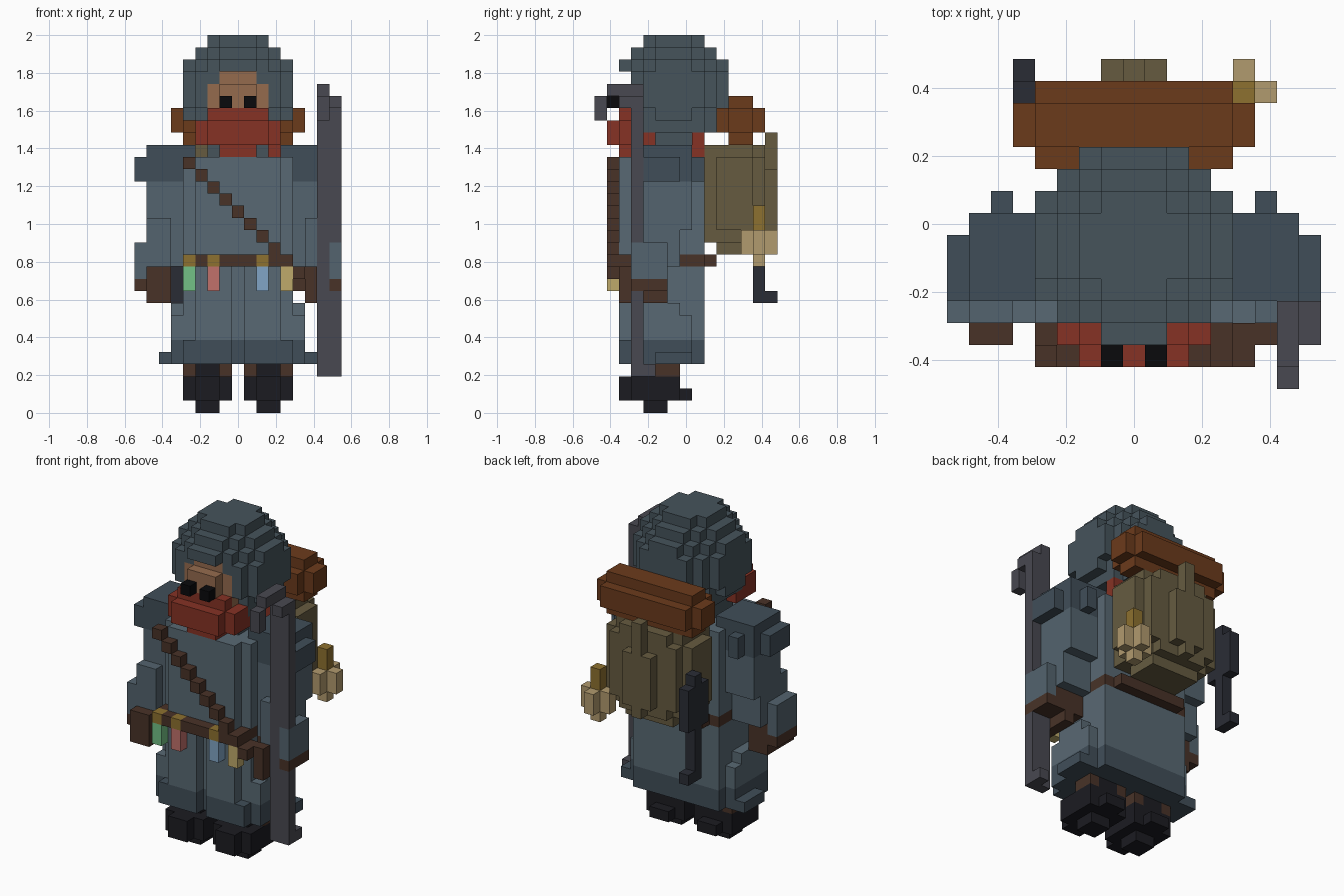
import bpy, bmesh
from mathutils import Vector

if "Cube" in bpy.data.objects:
    bpy.data.objects.remove(bpy.data.objects["Cube"])

V = 2 / 31          # size of one block; grid cells are centred on x = 0, y = 0
grid = {}           # cell -> part name; later parts overwrite earlier ones

COLORS = {
    "robe": (0.35, 0.41, 0.45), "robe_hem": (0.26, 0.31, 0.35), "shoulder_cape": (0.26, 0.31, 0.35),
    "sleeves": (0.33, 0.39, 0.43), "hood": (0.28, 0.33, 0.36), "face": (0.58, 0.42, 0.31),
    "eyes": (0.07, 0.07, 0.08), "scarf": (0.52, 0.21, 0.16), "leather": (0.29, 0.21, 0.17),
    "boots": (0.13, 0.13, 0.15), "backpack": (0.40, 0.36, 0.26), "bedroll": (0.42, 0.24, 0.13),
    "lantern": (0.69, 0.60, 0.43), "brass": (0.55, 0.44, 0.20), "hook_tool": (0.18, 0.19, 0.22),
    "staff": (0.29, 0.29, 0.32), "green_vial": (0.45, 0.75, 0.52), "red_vial": (0.75, 0.44, 0.42),
    "blue_vial": (0.50, 0.64, 0.77), "yellow_vial": (0.74, 0.66, 0.42),
}


def box(name, x, y, z, mirror=False):
    """Fill inclusive cell ranges; name None carves instead."""
    for i in range(x[0], x[1] + 1):
        for j in range(y[0], y[1] + 1):
            for k in range(z[0], z[1] + 1):
                for c in {(i, j, k), (-i if mirror else i, j, k)}:
                    if name:
                        grid[c] = name
                    else:
                        grid.pop(c, None)


def disc(name, cx, cy, r2, z):
    """Round layer(s) of cells."""
    for i in range(-6, 7):
        for j in range(-6, 7):
            if i * i + j * j <= r2:
                box(name, (cx + i, cx + i), (cy + j, cy + j), z)


# Boots and legs
box("boots", (1, 4), (-4, -1), (1, 2), True)
box("boots", (2, 3), (-5, 0), (1, 2), True)
box(None, (2, 3), (0, 0), (2, 2), True)
box("boots", (2, 3), (-3, -2), (0, 0), True)
box("leather", (1, 4), (-2, -1), (3, 3), True)
box("boots", (2, 3), (-3, -1), (3, 3), True)

# Robe: torso, skirt and darker hem
box("robe", (-4, 4), (-4, 1), (6, 20))
box("robe", (-3, 3), (-5, 1), (6, 20))
box("robe", (5, 5), (-4, 0), (6, 7), True)
box("robe", (5, 5), (-3, -1), (8, 8), True)
box("robe_hem", (-5, 5), (-4, 0), (4, 5))
box("robe_hem", (-4, 4), (-5, 1), (4, 5))
box("robe_hem", (6, 6), (-2, 0), (4, 4), True)
box(None, (0, 0), (-5, -5), (4, 11))

# Sleeves and shoulder capes
box("sleeves", (5, 7), (-3, 0), (15, 18), True)
box("sleeves", (5, 7), (-3, -1), (12, 14), True)
box("sleeves", (6, 7), (-4, -4), (12, 15), True)
box("shoulder_cape", (4, 7), (-3, 0), (19, 20), True)
box("shoulder_cape", (8, 8), (-3, -1), (19, 20), True)
box("shoulder_cape", (4, 7), (-3, 0), (21, 21), True)
box("shoulder_cape", (6, 6), (1, 1), (19, 20), True)

# Belt ring and diagonal strap
box("leather", (-4, 4), (-5, 1), (12, 12))
box("leather", (-3, 3), (2, 2), (12, 12))
box("leather", (-4, 4), (-6, -6), (12, 12))
for s in range(8):
    box("leather", (s - 4, s - 4), (-6, -6), (20 - s, 20 - s))

# Vials on the belt
for x, name in ((-4, "green_vial"), (-2, "red_vial"), (2, "blue_vial"), (4, "yellow_vial")):
    box(name, (x, x), (-6, -6), (10, 11))
    if x < 4:
        box("brass", (x, x), (-6, -6), (12, 12))

# Neck and hood
disc("hood", 0, -1, 8, (21, 22))
disc("hood", 0, -1, 13, (23, 23))
disc("hood", 0, -1, 17, (24, 24))
disc("hood", 0, -1, 20, (25, 27))
disc("hood", 0, -1, 17, (28, 28))
disc("hood", 0, -1, 10, (29, 29))
disc("hood", 0, -1, 5, (30, 30))
box(None, (-3, 3), (-5, -5), (23, 27))

# Face and eyes
box("face", (-2, 2), (-4, -4), (24, 26))
box("face", (-1, 1), (-4, -4), (27, 27))
box("face", (-1, 1), (-5, -5), (25, 26))
box("eyes", (1, 1), (-6, -6), (25, 25), True)

# Scarf
box("scarf", (-2, 2), (-5, -5), (24, 24))
box("scarf", (-3, 3), (-5, -4), (22, 23))
box("scarf", (-2, 2), (-6, -6), (22, 23))
box("scarf", (-1, 1), (-5, -4), (21, 21))
box("scarf", (3, 3), (-3, -3), (22, 22), True)
box("scarf", (3, 3), (1, 2), (21, 21))
box("scarf", (3, 3), (1, 1), (22, 22))

# Backpack, rounded, with centre strap and pocket
box("backpack", (-3, 3), (2, 5), (14, 21))
box("backpack", (-2, 2), (2, 6), (14, 21))
box("backpack", (3, 3), (6, 6), (15, 20), True)
box("backpack", (-2, 2), (3, 5), (13, 13))
box("backpack", (4, 4), (3, 5), (15, 20), True)
box("backpack", (0, 0), (7, 7), (14, 22))
box("backpack", (1, 1), (7, 7), (15, 19), True)

# Bedroll
box("bedroll", (-4, 4), (4, 5), (22, 25))
box("bedroll", (-4, 4), (3, 6), (23, 24))
box("bedroll", (-5, 5), (4, 5), (23, 24))

# Lantern
disc("lantern", 5, 6, 1, (13, 14))
box("lantern", (5, 5), (6, 6), (12, 12))
box("brass", (5, 5), (6, 6), (15, 16))

# Hanging hook tool
box("hook_tool", (-5, -5), (6, 6), (9, 18))
box("hook_tool", (-5, -5), (5, 7), (14, 17))
box("hook_tool", (-5, -5), (7, 7), (9, 9))

# Staff with curled top and small foot
box("staff", (7, 8), (-4, -4), (3, 25))
box("staff", (7, 7), (-6, -4), (26, 26))
box("staff", (8, 8), (-5, -4), (25, 25))
box("staff", (7, 7), (-7, -7), (24, 25))
box("staff", (8, 8), (-3, -3), (3, 3))

# Cuffs and gloves, the right one gripping the staff
box("sleeves", (8, 8), (-4, -2), (11, 13), True)
box("leather", (5, 7), (-3, -2), (10, 11), True)
box("leather", (6, 6), (-5, -2), (9, 11), True)
box("leather", (-7, -7), (-5, -2), (9, 11))
box("leather", (8, 8), (-4, -2), (10, 10), True)
box("leather", (5, 5), (-6, -5), (11, 11))
box(None, (-5, -5), (-3, -2), (10, 11))

# Skin every part with the outward faces of its cells
AXES = [Vector(a) * s for a in ((1, 0, 0), (0, 1, 0), (0, 0, 1)) for s in (1, -1)]
for name, color in COLORS.items():
    bm = bmesh.new()
    for cell in [c for c, n in grid.items() if n == name]:
        centre = Vector(cell) + Vector((0, 0, 0.5))
        for n in AXES:
            if tuple(int(a + b) for a, b in zip(cell, n)) in grid:
                continue
            u = Vector((n.y, n.z, n.x)) * 0.5
            w = n.cross(u)
            if n.x + n.y + n.z < 0:     # keep winding outward
                u, w = -u, -w
            mid = centre + n * 0.5
            bm.faces.new([bm.verts.new((mid + d) * V) for d in (-u - w, u - w, u + w, -u + w)])
    bmesh.ops.remove_doubles(bm, verts=bm.verts, dist=1e-4)
    mesh = bpy.data.meshes.new(name)
    bm.to_mesh(mesh)
    bm.free()
    mat = bpy.data.materials.new(name)
    mat.diffuse_color = (*[c ** 2.2 for c in color], 1)
    mat.use_nodes = True
    mat.node_tree.nodes["Principled BSDF"].inputs["Base Color"].default_value = mat.diffuse_color
    mesh.materials.append(mat)
    bpy.context.collection.objects.link(bpy.data.objects.new(name, mesh))
